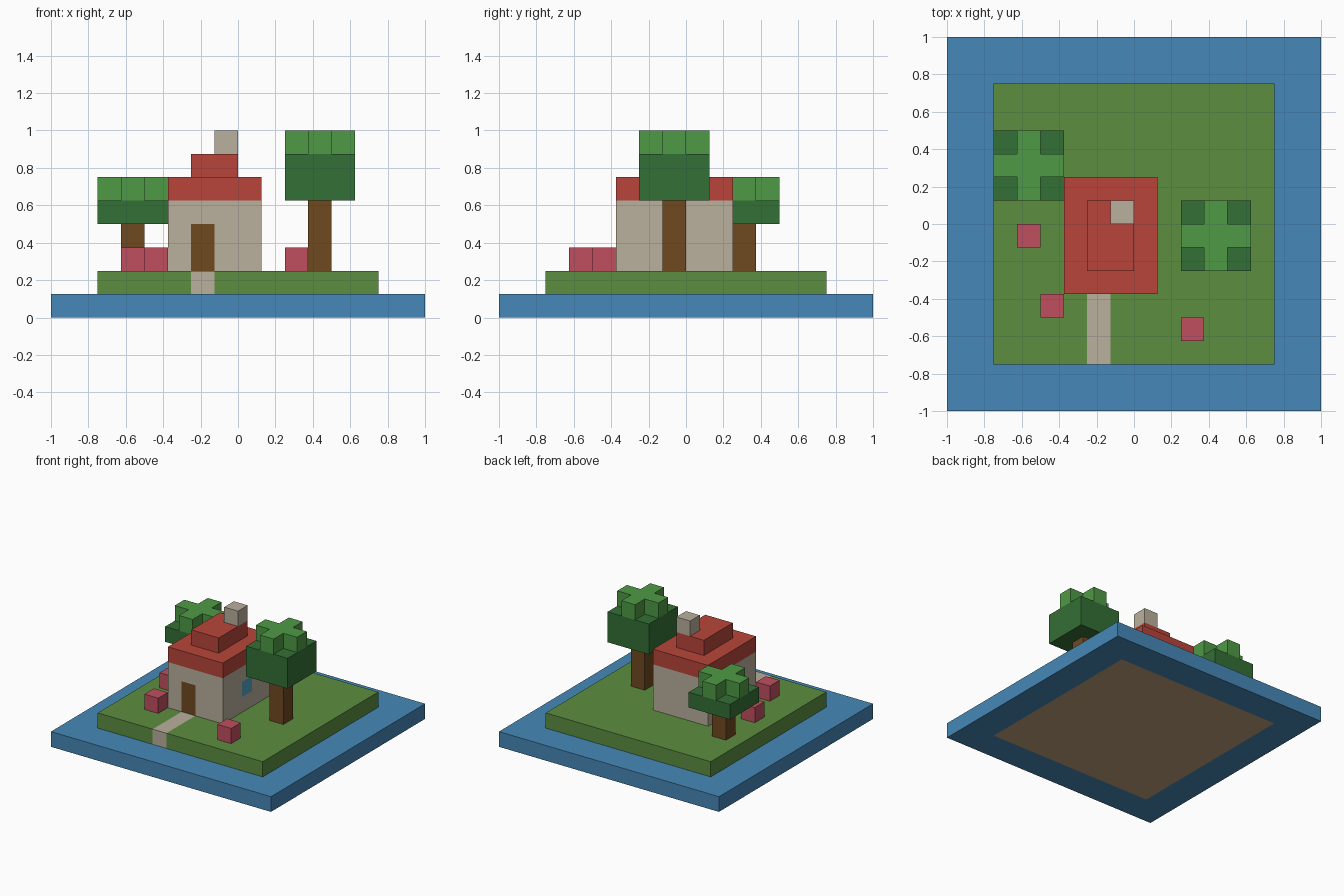
import bpy, bmesh
from mathutils import Vector, Matrix
from math import radians

cube = bpy.data.objects.get("Cube")
if cube:
    bpy.data.objects.remove(cube, do_unlink=True)

V = 0.125  # one block


def material(name, hex_code):
    def linear(c):
        return c / 12.92 if c <= 0.04045 else ((c + 0.055) / 1.055) ** 2.4
    rgb = [linear(int(hex_code[i:i + 2], 16) / 255) for i in (0, 2, 4)]
    m = bpy.data.materials.new(name)
    m.use_nodes = True
    m.diffuse_color = (*rgb, 1)
    m.node_tree.nodes["Principled BSDF"].inputs["Base Color"].default_value = (*rgb, 1)
    return m


water = material("water blue", "4688B8")
sand = material("sand", "C1A27D")
grass = material("grass green", "5C8E40")
stone = material("pale stone", "BAB09D")
wood = material("brown wood", "6F4A21")
roof = material("roof red", "B8453A")
glass = material("window glass", "55A3BE")
dark_leaf = material("dark leaf", "347036")
light_leaf = material("light leaf", "4F9A45")
flower = material("flower pink", "C04F60")


def finish(name, bm, mats):
    bmesh.ops.recalc_face_normals(bm, faces=bm.faces)
    mesh = bpy.data.meshes.new(name)
    bm.to_mesh(mesh)
    bm.free()
    for m in mats:
        mesh.materials.append(m)
    obj = bpy.data.objects.new(name, mesh)
    bpy.context.collection.objects.link(obj)
    return obj


def block(name, lo, hi, mats, cuts=(), rule=None):
    """Box in block units; cuts are (axis, position), rule(centre, normal) picks a material."""
    lo, hi = Vector(lo), Vector(hi)
    bm = bmesh.new()
    bmesh.ops.create_cube(bm, size=1, matrix=Matrix.Translation((lo + hi) / 2)
                          @ Matrix.Diagonal((*(hi - lo), 1)))
    for axis, pos in cuts:
        co, no = Vector(), Vector()
        co[axis], no[axis] = pos, 1
        bmesh.ops.bisect_plane(bm, geom=bm.verts[:] + bm.edges[:] + bm.faces[:],
                               plane_co=co, plane_no=no)
    if rule:
        bm.normal_update()
        for f in bm.faces:
            f.material_index = rule(f.calc_center_median(), f.normal)
    bmesh.ops.scale(bm, vec=(V, V, V), verts=bm.verts)
    return finish(name, bm, mats)


def leaf_cross(name, x, y, z):
    """Plus-shaped layer three blocks wide, one block tall."""
    bm = bmesh.new()
    verts = []
    for quarter in range(4):
        turn = Matrix.Rotation(radians(90 * quarter), 3, 'Z')
        for p in ((1.5, -0.5, 0), (1.5, 0.5, 0), (0.5, 0.5, 0)):
            verts.append(bm.verts.new((turn @ Vector(p) + Vector((x, y, z))) * V))
    base = bm.faces.new(verts)
    top = bmesh.ops.extrude_face_region(bm, geom=[base], use_keep_orig=True)["geom"]
    bmesh.ops.translate(bm, vec=(0, 0, V),
                        verts=[g for g in top if isinstance(g, bmesh.types.BMVert)])
    return finish(name, bm, [light_leaf])


def tree(name, x, y, leaf_bottom, leaf_top):
    block(name + "_trunk", (x - .5, y - .5, 2), (x + .5, y + .5, leaf_bottom), [wood])
    block(name + "_leaves", (x - 1.5, y - 1.5, leaf_bottom),
          (x + 1.5, y + 1.5, leaf_top), [dark_leaf])
    leaf_cross(name + "_crown", x, y, leaf_top)


# Water slab with the sandy underside of the island
block("water", (-8, -8, 0), (8, 8, 1), [water, sand],
      [(0, -6), (0, 6), (1, -6), (1, 6)],
      lambda c, n: int(n.z < -.5 and abs(c.x) < 6 and abs(c.y) < 6))

# Grass island with the path running to the door
block("island", (-6, -6, 1), (6, 6, 2), [grass, stone],
      [(0, -2), (0, -1), (1, -3)],
      lambda c, n: int(-2 < c.x < -1 and c.y < -3))


# House walls: door at the front, a window on each side
def wall_colour(c, n):
    if n.y < -.5 and -2 < c.x < -1 and c.z < 4:
        return 1
    if abs(n.x) > .5 and -1 < c.y < 0 and 3 < c.z < 4:
        return 2
    return 0


block("house_walls", (-3, -3, 2), (1, 2, 5), [stone, wood, glass],
      [(0, -2), (0, -1), (1, -1), (1, 0), (2, 3), (2, 4)], wall_colour)

# Stepped roof and chimney
block("roof_lower", (-3, -3, 5), (1, 2, 6), [roof])
block("roof_upper", (-2, -2, 6), (0, 1, 7), [roof])
block("chimney", (-1, 0, 7), (0, 1, 8), [stone])

# Trees
tree("tall_tree", 3.5, -.5, 5, 7)
tree("short_tree", -4.5, 2.5, 4, 5)

# Flower bushes
for i, (x, y) in enumerate([(-5, -1), (-4, -4), (2, -5)], 1):
    block(f"flower_bush_{i}", (x, y, 2), (x + 1, y + 1, 3), [flower])
